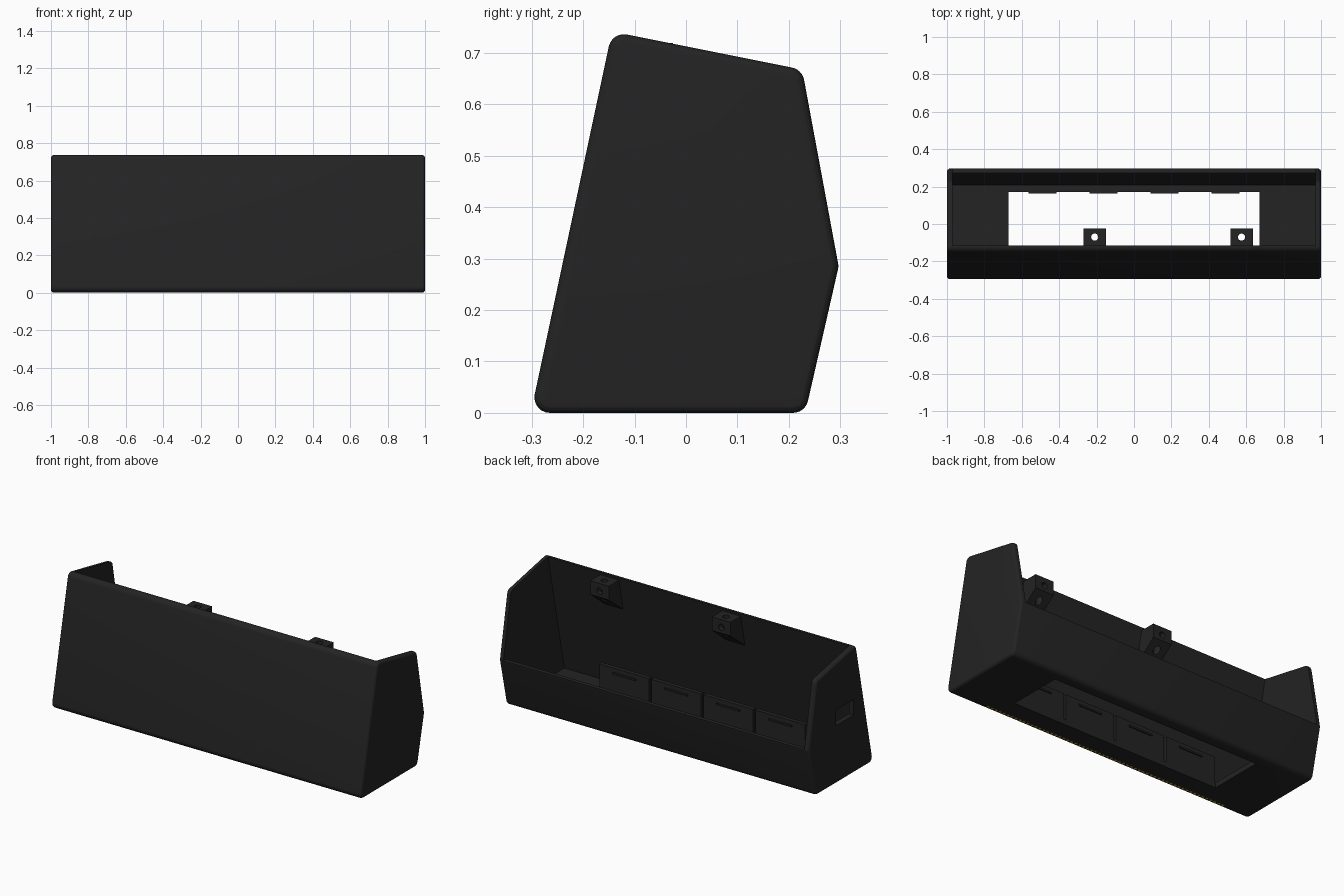
import bpy, bmesh, math
from mathutils import Vector

if "Cube" in bpy.data.objects:
    bpy.data.objects.remove(bpy.data.objects["Cube"])


def material(name, rgb):
    m = bpy.data.materials.new(name)
    m.diffuse_color = (*rgb, 1)
    m.use_nodes = True
    m.node_tree.nodes["Principled BSDF"].inputs["Base Color"].default_value = m.diffuse_color
    return m


BLACK = material("matte_black", (0.017, 0.017, 0.017))
GOLD = material("gold", (0.55, 0.33, 0.03))


def finish(name, bm, mat):
    bmesh.ops.recalc_face_normals(bm, faces=bm.faces)
    me = bpy.data.meshes.new(name)
    bm.to_mesh(me)
    bm.free()
    me.materials.append(mat)
    ob = bpy.data.objects.new(name, me)
    bpy.context.collection.objects.link(ob)
    return ob


def loft(name, rings, mat=BLACK):
    """Skin equal-sized (x, [(y, z)...]) rings and cap both ends."""
    bm = bmesh.new()
    loops = [[bm.verts.new((x, y, z)) for y, z in pts] for x, pts in rings]
    n = len(loops[0])
    for a, b in zip(loops, loops[1:]):
        for i in range(n):
            j = (i + 1) % n
            bm.faces.new((a[i], a[j], b[j], b[i]))
    bm.faces.new(loops[0])
    bm.faces.new(loops[-1])
    return finish(name, bm, mat)


def prism(name, x0, x1, pts, mat=BLACK):
    return loft(name, [(x0, pts), (x1, pts)], mat)


def box(name, x0, x1, y0, y1, z0, z1, mat=BLACK):
    return prism(name, x0, x1, [(y0, z0), (y1, z0), (y1, z1), (y0, z1)], mat)


def cylinder(name, loc, r, depth, rot=(0, 0, 0)):
    bpy.ops.mesh.primitive_cylinder_add(vertices=20, radius=r, depth=depth, location=loc, rotation=rot)
    bpy.context.object.name = name
    return bpy.context.object


def cut(ob, *cutters):
    bpy.context.view_layer.objects.active = ob
    for c in cutters:
        m = ob.modifiers.new("cut", 'BOOLEAN')
        m.operation, m.solver, m.object = 'DIFFERENCE', 'EXACT', c
        bpy.ops.object.modifier_apply(modifier=m.name)
        bpy.data.objects.remove(c)


def smooth(ob):
    bpy.ops.object.select_all(action='DESELECT')
    ob.select_set(True)
    bpy.context.view_layer.objects.active = ob
    bpy.ops.object.shade_smooth_by_angle(angle=math.radians(20))


def offset(poly, d):
    """Shrink a counter-clockwise polygon by d."""
    out, n = [], len(poly)
    for i in range(n):
        p = Vector(poly[i])
        u = (p - Vector(poly[i - 1])).normalized()
        v = (Vector(poly[(i + 1) % n]) - p).normalized()
        n1, n2 = Vector((-u.y, u.x)), Vector((-v.y, v.x))
        out.append(p + (n1 + n2) * d / (1 + n1.dot(n2)))
    return out


def rounded(poly, inset, r=0.03, seg=6):
    """Rounded outline of the polygon, pulled in by inset."""
    pts, n = [], len(poly)
    for i, c in enumerate(offset(poly, r)):
        p = Vector(poly[i])
        u, v = p - Vector(poly[i - 1]), Vector(poly[(i + 1) % n]) - p
        a0 = math.atan2(-u.x, u.y)
        a1 = math.atan2(-v.x, v.y)
        da = (a1 - a0) % (2 * math.pi)
        for k in range(seg + 1):
            a = a0 + da * k / seg
            pts.append((c.x + (r - inset) * math.cos(a), c.y + (r - inset) * math.sin(a)))
    return pts


# Housing: side profile swept along x with rounded end edges
PROFILE = [(-0.302, 0), (0.232, 0), (0.297, 0.285), (0.226, 0.668), (-0.144, 0.742)]
B = 0.017
steps = [(B * (1 - math.sin(t)), B * (1 - math.cos(t))) for t in (i * math.pi / 8 for i in range(5))]
# each step is (distance from the end, inset); the first step is the full outline
half = [(1 - d, rounded(PROFILE, i)) for d, i in steps]
rings = [(-x, p) for x, p in reversed(half)] + half
housing = loft("housing", rings)

# Hollow interior, open at the top and upper back
T = 0.03
inner = offset(PROFILE, T)
f0, f1 = inner[0], inner[4]
top = f0 + (f1 - f0) * 1.4
cavity = prism("cavity_cutter", -1 + T, 1 - T,
               [tuple(f0), tuple(inner[1]), (0.264, 0.278), (0.272, 0.287),
                (0.5, 0.287), (0.5, top.y), tuple(top)])
cut(housing, cavity,
    box("floor_opening_cutter", -0.67, 0.67, -0.15, 0.17, -0.1, 0.1),
    box("side_slot_cutter", -1.1, -0.9, -0.115, 0.045, 0.34, 0.43))
smooth(housing)

# Row of upright panels along the front of the floor opening, with small clips
PITCH = 0.335
for i in range(4):
    c = (i - 1.5) * PITCH
    box("upright_panel", c - 0.16, c + 0.16, -0.17, -0.15, 0.005, 0.18)
    box("front_clip", c - 0.075, c + 0.075, -0.152, -0.143, 0.145, 0.155)
    box("back_clip", c * 0.975 - 0.075, c * 0.975 + 0.075, 0.164, 0.175, 0.012, 0.028)
box("panel_backing", -0.67, 0.67, -0.178, -0.169, 0.005, 0.178)

# Wedge brackets on the inner front wall, drilled from above and behind
for c in (-0.21, 0.575):
    br = prism("bracket", c - 0.06, c + 0.06,
               [(-0.165, 0.53), (-0.15, 0.54), (-0.025, 0.64), (-0.025, 0.72), (-0.13, 0.72)])
    cut(br, cylinder("top_hole_cutter", (c, -0.07, 0.65), 0.019, 0.4),
        cylinder("back_hole_cutter", (c, -0.03, 0.675), 0.018, 0.08, (math.pi / 2, 0, 0)))
    smooth(br)

# Dotted gold strip under the front bottom edge
bm = bmesh.new()
for i in range(60):
    x = -0.82 + i * 0.0265
    quad = [(x, -0.272), (x + 0.015, -0.272), (x + 0.015, -0.257), (x, -0.257)]
    bm.faces.new([bm.verts.new((px, py, -0.0006)) for px, py in quad])
bmesh.ops.solidify(bm, geom=bm.faces[:], thickness=0.001)
finish("gold_contact_strip", bm, GOLD)
